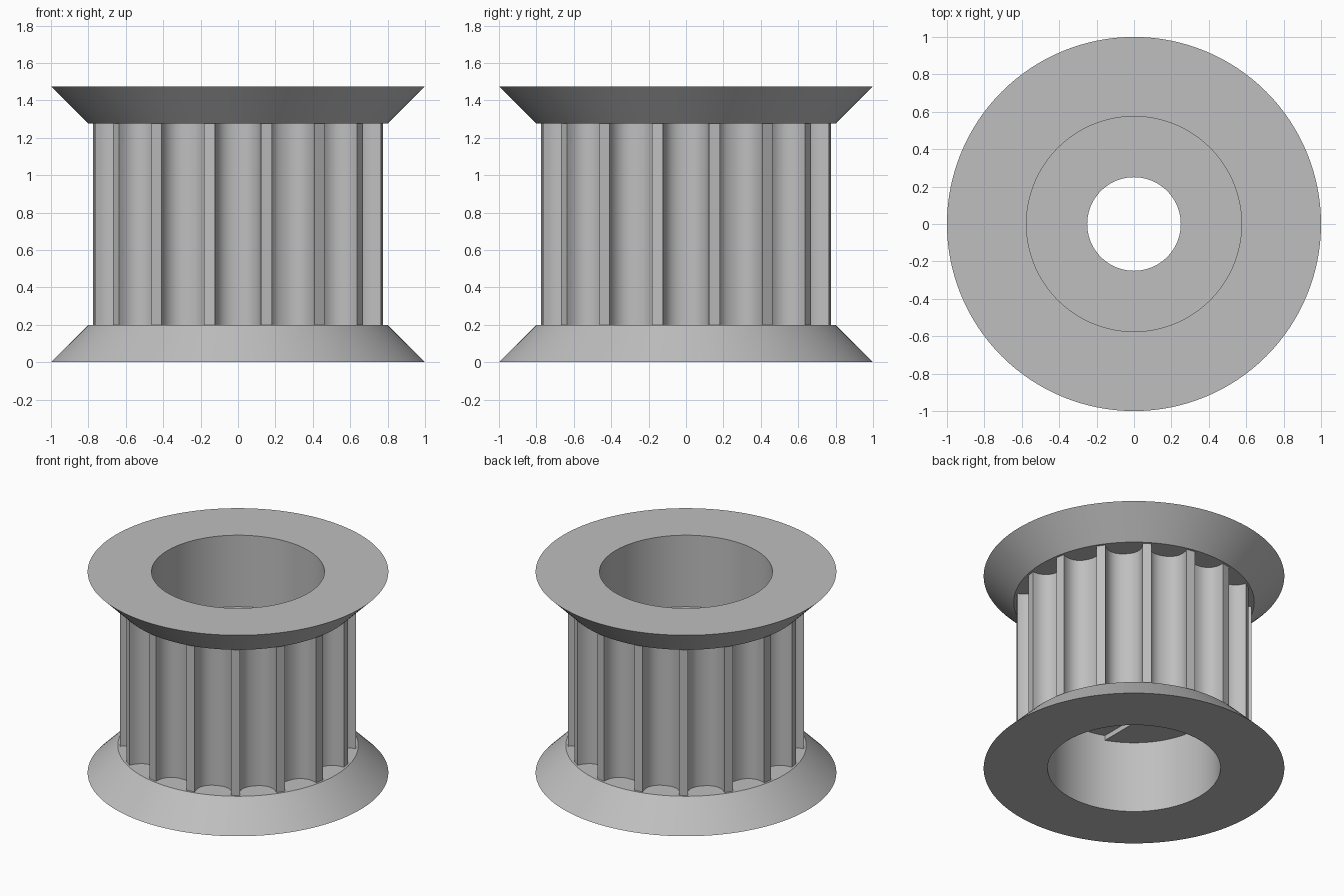
import bpy, bmesh
from math import sin, cos, pi, radians

if "Cube" in bpy.data.objects:
    bpy.data.objects.remove(bpy.data.objects["Cube"])

GREY = (0.52, 0.52, 0.52, 1)
metal = bpy.data.materials.new("plain grey")
metal.use_nodes = True
metal.diffuse_color = GREY
metal.node_tree.nodes["Principled BSDF"].inputs["Base Color"].default_value = GREY

BORE, HOLE, NECK = 0.575, 0.25, 0.8
HEIGHT, FLANGE = 1.475, 0.2
WEB_LOW, WEB_HIGH = 0.527, 0.95
TEETH, TIP = 16, 0.785


def sweep(name, loops):
    """Join closed loops of points in order, and the last to the first."""
    bm = bmesh.new()
    rings = [[bm.verts.new(p) for p in loop] for loop in loops]
    for a, b in zip(rings, rings[1:] + rings[:1]):
        for i in range(len(a)):
            j = (i + 1) % len(a)
            bm.faces.new((a[i], a[j], b[j], b[i]))
    bmesh.ops.recalc_face_normals(bm, faces=bm.faces)
    mesh = bpy.data.meshes.new(name)
    bm.to_mesh(mesh)
    bm.free()
    mesh.materials.append(metal)
    obj = bpy.data.objects.new(name, mesh)
    bpy.context.collection.objects.link(obj)
    return obj


def circle(r, z, n=128):
    return [(r * cos(2 * pi * i / n), r * sin(2 * pi * i / n), z) for i in range(n)]


def smooth(obj, angle=30):
    bpy.ops.object.select_all(action='DESELECT')
    obj.select_set(True)
    bpy.context.view_layer.objects.active = obj
    bpy.ops.object.shade_smooth_by_angle(angle=radians(angle))


# Spool: both conical flanges and the bore wall
top = HEIGHT - FLANGE
profile = [(BORE, 0), (1, 0), (NECK, FLANGE), (0.6, FLANGE),
           (0.6, top), (NECK, top), (1, HEIGHT), (BORE, HEIGHT)]
smooth(sweep("flanged_spool", [circle(r, z) for r, z in profile]))

# Toothed belt: rounded grooves between narrow lands
half, depth, power, steps = 0.123, 0.13, 2.3, 18
outline = []
for k in range(TEETH):
    a = 2 * pi * k / TEETH
    for s in range(steps + 1):
        t = pi * s / steps
        side = -half * (1 if cos(t) > 0 else -1) * abs(cos(t)) ** (2 / power)
        r = TIP * cos(radians(9)) - depth * abs(sin(t)) ** (2 / power)
        outline.append((r * cos(a) - side * sin(a), r * sin(a) + side * cos(a)))


def toothed(z):
    return [(x, y, z) for x, y in outline]


def inner(z, r=0.59):
    return [(x * r / (x * x + y * y) ** 0.5, y * r / (x * x + y * y) ** 0.5, z)
            for x, y in outline]


smooth(sweep("toothed_belt_ring", [inner(FLANGE), toothed(FLANGE), toothed(top), inner(top)]), 35)

# Web across the bore, with a shaft hole and a shallow slot underneath
web = sweep("centre_web", [circle(r, z) for r, z in (
    (HOLE, WEB_LOW), (0.585, WEB_LOW), (0.585, WEB_HIGH), (HOLE, WEB_HIGH))])
bpy.ops.mesh.primitive_cube_add(size=1, location=(0, 0, WEB_LOW))
cutter = bpy.context.object
cutter.name = "slot_cutter"
cutter.hide_render = True
cutter.scale = (0.4, 1.4, 0.072)
cut = web.modifiers.new("slot", 'BOOLEAN')
cut.operation = 'DIFFERENCE'
cut.solver = 'EXACT'
cut.object = cutter
bpy.ops.object.select_all(action='DESELECT')
bpy.context.view_layer.objects.active = web
web.select_set(True)
bpy.ops.object.modifier_apply(modifier=cut.name)
bpy.data.objects.remove(cutter)
smooth(web)
